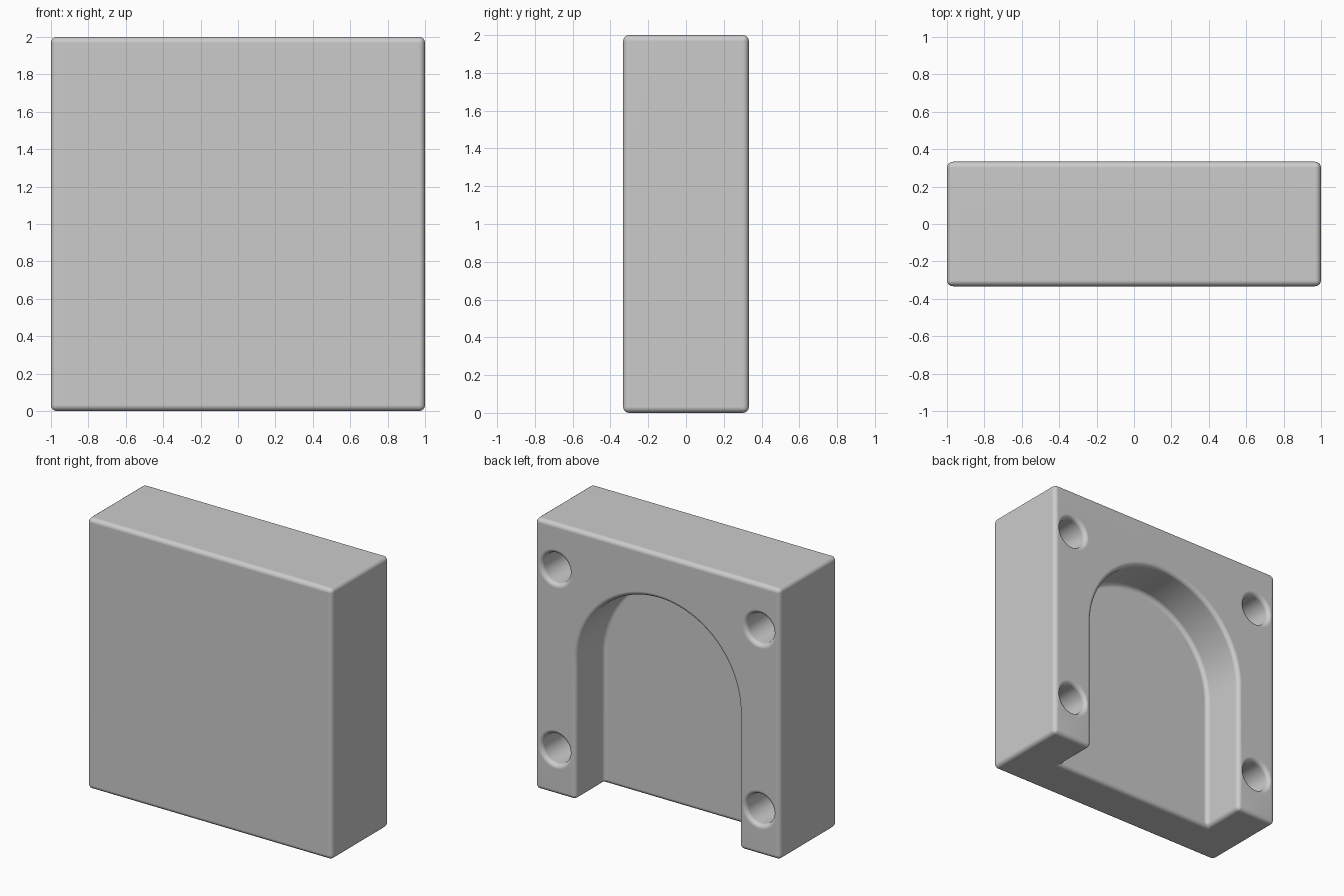
import bpy, bmesh, math

if "Cube" in bpy.data.objects:
    bpy.data.objects.remove(bpy.data.objects["Cube"], do_unlink=True)

HALF, DEPTH, FLOOR = 1.0, 0.333, 0.0     # half width, half thickness, pocket floor
ARCH, FILLET = 0.667, 0.032
HOLE, HOLE_DEPTH, STEPS = 0.11, 0.42, 4

grey = bpy.data.materials.new("plain grey")
grey.use_nodes = True
grey.diffuse_color = (0.6, 0.6, 0.6, 1)
grey.node_tree.nodes["Principled BSDF"].inputs["Base Color"].default_value = (0.6, 0.6, 0.6, 1)


def mesh_object(name, bm):
    bmesh.ops.recalc_face_normals(bm, faces=bm.faces)
    mesh = bpy.data.meshes.new(name)
    bm.to_mesh(mesh)
    bm.free()
    obj = bpy.data.objects.new(name, mesh)
    bpy.context.collection.objects.link(obj)
    mesh.materials.append(grey)
    return obj


# Block with an arched pocket open at the bottom
bm = bmesh.new()
outer = [(-HALF, 0), (-HALF, 2), (HALF, 2), (HALF, 0)]
arch = [(ARCH, 0)]
for i in range(49):
    a = math.pi * i / 48
    arch.append((ARCH * math.cos(a), 1 + ARCH * math.sin(a)))
arch.append((-ARCH, 0))
front = [bm.verts.new((x, -DEPTH, z)) for x, z in outer]
back = [bm.verts.new((x, DEPTH, z)) for x, z in outer]
rim = [bm.verts.new((x, DEPTH, z)) for x, z in arch]
floor = [bm.verts.new((x, FLOOR, z)) for x, z in arch]
bm.faces.new(front)
bm.faces.new(back + rim)
bm.faces.new(floor)
for i in range(3):
    bm.faces.new((front[i], front[i + 1], back[i + 1], back[i]))
for i in range(len(rim) - 1):
    bm.faces.new((rim[i], rim[i + 1], floor[i + 1], floor[i]))
bm.faces.new((front[0], front[3], back[3], rim[0], floor[0], floor[-1], rim[-1], back[0]))
block = mesh_object("mounting_block", bm)

bevel = block.modifiers.new("rounded_edges", 'BEVEL')
bevel.width = FILLET
bevel.segments = STEPS
bevel.limit_method = 'ANGLE'
bevel.angle_limit = math.radians(30)
bevel.use_clamp_overlap = False

# Four blind screw holes with rounded mouths
profile = [(HOLE + FILLET, DEPTH + 0.05)]
for i in range(STEPS + 1):
    a = math.pi / 2 * i / STEPS
    profile.append((HOLE + FILLET * (1 - math.sin(a)), DEPTH - FILLET * (1 - math.cos(a))))
profile.append((HOLE, DEPTH - HOLE_DEPTH))
bm = bmesh.new()
for cx in (-0.833, 0.833):
    for cz in (0.333, 1.667):
        rings = []
        for r, y in profile:
            angles = [math.tau * k / 40 for k in range(40)]
            rings.append([bm.verts.new((cx + r * math.cos(a), y, cz + r * math.sin(a))) for a in angles])
        for lo, hi in zip(rings, rings[1:]):
            for k in range(40):
                n = (k + 1) % 40
                bm.faces.new((lo[k], lo[n], hi[n], hi[k]))
        bm.faces.new(rings[0])
        bm.faces.new(rings[-1])
cutter = mesh_object("hole_cutter", bm)
cutter.hide_render = True

cut = block.modifiers.new("screw_holes", 'BOOLEAN')
cut.operation = 'DIFFERENCE'
cut.solver = 'EXACT'
cut.object = cutter

# Bake the shape and shade it
bpy.ops.object.select_all(action='DESELECT')
bpy.context.view_layer.objects.active = block
block.select_set(True)
for name in ("rounded_edges", "screw_holes"):
    bpy.ops.object.modifier_apply(modifier=name)
bpy.data.objects.remove(cutter, do_unlink=True)
bpy.ops.object.shade_smooth_by_angle(angle=math.radians(35))
normals = block.modifiers.new("flat_face_normals", 'WEIGHTED_NORMAL')
normals.keep_sharp = True
